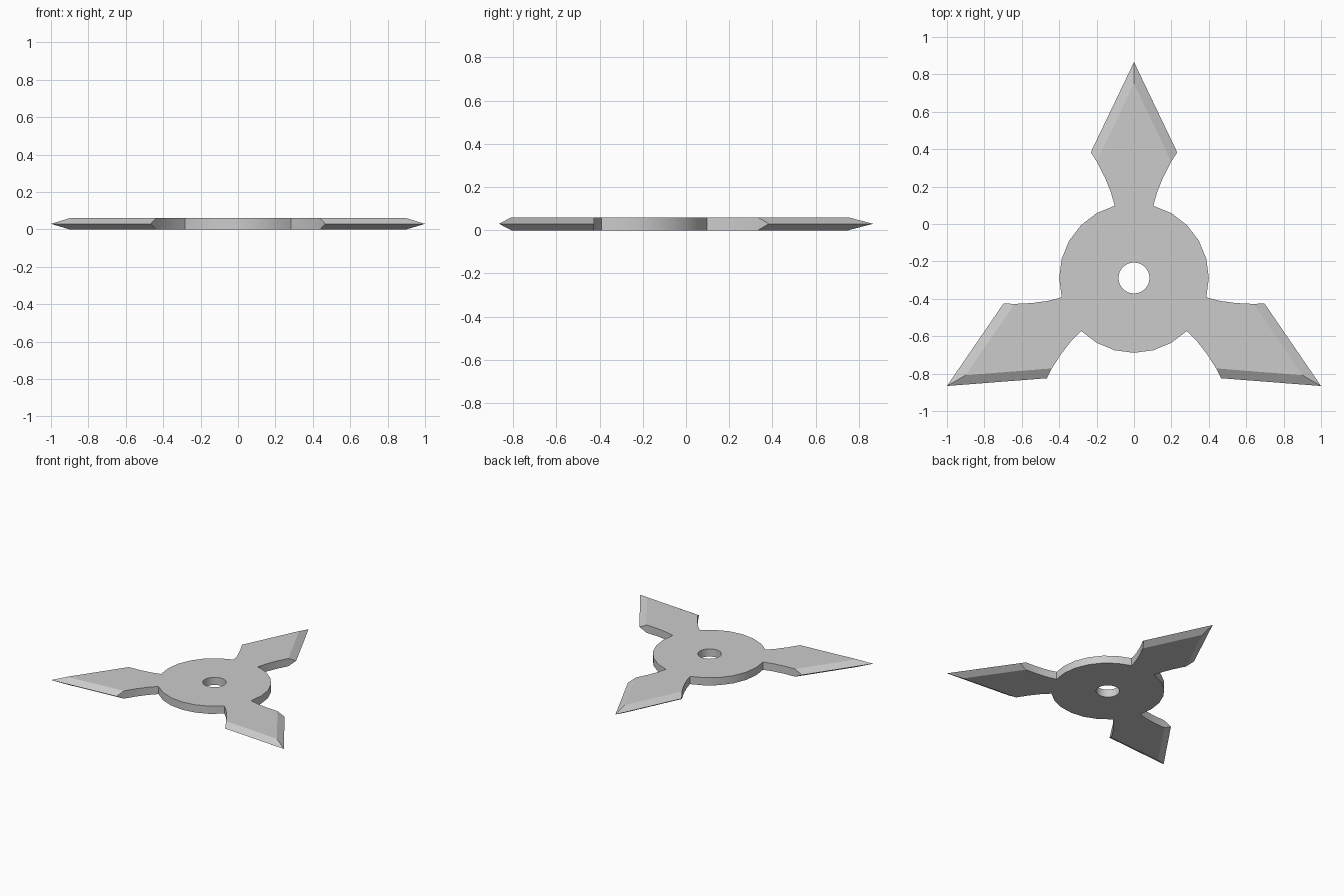
import bpy, bmesh
from math import sin, cos, pi, radians
from mathutils import Matrix

if "Cube" in bpy.data.objects:
    bpy.data.objects.remove(bpy.data.objects["Cube"])

T = 0.06                       # thickness
R, HOLE, N = 0.4, 0.083, 24    # disc radius, hole radius, sides
CY = -0.2887                   # disc centre in y
TIP, TIP_IN = 1.1547, 1.04     # sharp tip and end of the flat face
CORNER = (0.231, 0.672)        # widest point of a blade, on the cutting edge
# Curved side of the blade, from the end of the flat face down to the disc
SIDE = [(0.199, 0.622), (0.156, 0.538), (0.123, 0.457),
        (R * sin(pi / 12), R * cos(pi / 12))]

bm = bmesh.new()


def face(points, turn=0.0):
    rot = Matrix.Rotation(turn, 3, 'Z')
    verts = []
    for p in points:
        v = bm.verts.new(p)
        v.co = rot @ v.co
        v.co.y += CY
        verts.append(v)
    bm.faces.new(verts)


def ring(r, i, z):
    a = 2 * pi * i / N
    return (r * sin(a), r * cos(a), z)


# Central disc with its hole; the rim is left open where blades join
for i in range(N):
    for z in (0, T):
        face([ring(HOLE, i, z), ring(R, i, z), ring(R, i + 1, z), ring(HOLE, i + 1, z)])
    face([ring(HOLE, i, 0), ring(HOLE, i + 1, 0), ring(HOLE, i + 1, T), ring(HOLE, i, T)])
    if i % 8 not in (0, 7):
        face([ring(R, i, 0), ring(R, i + 1, 0), ring(R, i + 1, T), ring(R, i, T)])

# Three blades with double-bevelled cutting edges
for k in range(3):
    turn = radians(120 * k)
    for z in (0, T):
        right = [(x, y, z) for x, y in SIDE]
        left = [(-x, y, z) for x, y in reversed(SIDE)]
        face([(0, TIP_IN, z)] + right + [(0, R, z)] + left, turn)
        for s in (-1, 1):
            face([(0, TIP, T / 2), (s * CORNER[0], CORNER[1], T / 2),
                  (s * SIDE[0][0], SIDE[0][1], z), (0, TIP_IN, z)], turn)
    for s in (-1, 1):
        wall = [(s * x, y) for x, y in SIDE]
        face([(s * CORNER[0], CORNER[1], T / 2), (*wall[0], 0), (*wall[0], T)], turn)
        for a, b in zip(wall, wall[1:]):
            face([(*a, 0), (*b, 0), (*b, T), (*a, T)], turn)

bmesh.ops.remove_doubles(bm, verts=bm.verts, dist=1e-4)
bmesh.ops.recalc_face_normals(bm, faces=bm.faces)
mesh = bpy.data.meshes.new("throwing_star")
bm.to_mesh(mesh)
bm.free()
star = bpy.data.objects.new("throwing_star", mesh)
bpy.context.collection.objects.link(star)

# Smooth the round walls, keep the bevels sharp
bpy.context.view_layer.objects.active = star
star.select_set(True)
bpy.ops.object.shade_smooth_by_angle(angle=radians(20))
